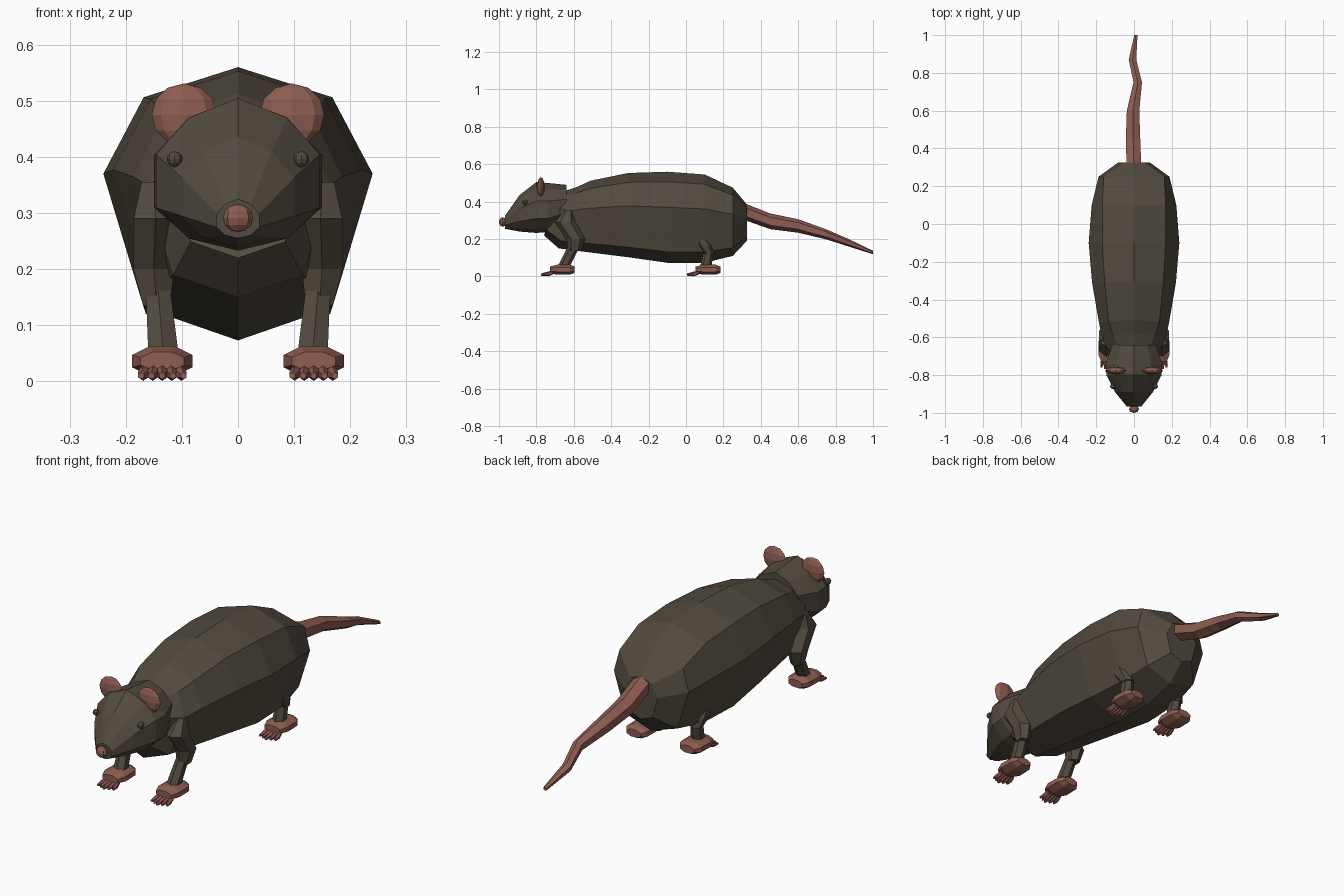
import bpy, bmesh, math
from mathutils import Vector

cube = bpy.data.objects.get("Cube")
if cube:
    bpy.data.objects.remove(cube)


def material(name, rgb):
    m = bpy.data.materials.new(name)
    m.use_nodes = True
    m.diffuse_color = (*rgb, 1)
    bsdf = m.node_tree.nodes["Principled BSDF"]
    bsdf.inputs["Base Color"].default_value = (*rgb, 1)
    bsdf.inputs["Roughness"].default_value = 0.9
    return m


FUR = material("dark brown fur", (0.085, 0.070, 0.050))
SKIN = material("dusty pink skin", (0.27, 0.11, 0.083))


def finish(bm, name, mat):
    bmesh.ops.recalc_face_normals(bm, faces=bm.faces)
    mesh = bpy.data.meshes.new(name)
    bm.to_mesh(mesh)
    bm.free()
    mesh.materials.append(mat)
    ob = bpy.data.objects.new(name, mesh)
    bpy.context.collection.objects.link(ob)
    return ob


def loft(name, rings, mat):
    """Skin a list of equal-length point rings and cap both ends."""
    bm = bmesh.new()
    rows = [[bm.verts.new(p) for p in ring] for ring in rings]
    n = len(rows[0])
    for a, b in zip(rows, rows[1:]):
        for i in range(n):
            j = (i + 1) % n
            bm.faces.new((a[i], a[j], b[j], b[i]))
    bm.faces.new(rows[0])
    bm.faces.new(rows[-1])
    return finish(bm, name, mat)


def section(y, lean, half):
    """Mirror a half outline of (x, z) into a closed ring, leaning top backwards."""
    full = half + [(-x, z) for x, z in half[-2:0:-1]]
    low, high = half[-1][1], half[0][1]
    return [(x, y + lean * (2 * (z - low) / (high - low) - 1), z) for x, z in full]


def oval(center, ra, rb, n, upright):
    """Ellipse ring: across x and z when upright, otherwise across x and y."""
    ring = []
    for i in range(n):
        t = 2 * math.pi * (i + 0.5) / n
        a, b = ra * math.cos(t), rb * math.sin(t)
        ring.append(Vector(center) + Vector((a, 0, b) if upright else (a, b, 0)))
    return ring


def ball(name, center, size, mat, u=8, v=6):
    bm = bmesh.new()
    bmesh.ops.create_uvsphere(bm, u_segments=u, v_segments=v, radius=1)
    for vert in bm.verts:
        vert.co = Vector(center) + Vector(c * s for c, s in zip(vert.co, size))
    return finish(bm, name, mat)


# Body: y, lean, top, bottom, half width, shoulder-line half width
body = [
    (-0.70, 0.06, 0.46, 0.22, 0.12, 0.08),
    (-0.63, 0.05, 0.48, 0.15, 0.165, 0.11),
    (-0.53, 0.02, 0.512, 0.133, 0.185, 0.135),
    (-0.31, 0, 0.553, 0.103, 0.222, 0.155),
    (-0.10, 0, 0.56, 0.073, 0.24, 0.168),
    (0.10, 0, 0.545, 0.073, 0.224, 0.168),
    (0.25, 0, 0.475, 0.11, 0.188, 0.16),
    (0.325, 0, 0.385, 0.19, 0.085, 0.055),
]
rings = []
for y, lean, top, low, w, uw in body:
    h = top - low
    rings.append(section(y, lean, [(0, top), (uw, low + h * 0.89), (w, low + h * 0.61),
                                   (w * 0.7, low + h * 0.12), (0, low)]))
loft("body", rings, FUR)

# Head: y, top, bottom, half width
head = [
    (-0.64, 0.49, 0.28, 0.115),
    (-0.74, 0.50, 0.237, 0.15),
    (-0.80, 0.505, 0.233, 0.146),
    (-0.89, 0.435, 0.24, 0.1),
    (-0.967, 0.325, 0.255, 0.038),
]
rings = []
for y, top, low, w in head:
    h = top - low
    rings.append(section(y, 0, [(0, top), (w * 0.6, low + h * 0.87), (w, low + h * 0.63),
                                (w, low + h * 0.28), (w * 0.6, low + h * 0.08), (0, low)]))
loft("head", rings, FUR)
ball("nose", (0, -0.98, 0.291), (0.027, 0.02, 0.025), SKIN)

# Tail: x, y, z, half width, half height
tail = [
    (0, 0.29, 0.355, 0.045, 0.045), (-0.005, 0.45, 0.295, 0.044, 0.042),
    (-0.005, 0.60, 0.27, 0.038, 0.036), (0.02, 0.75, 0.225, 0.026, 0.027),
    (-0.008, 0.87, 0.18, 0.023, 0.02), (0.01, 1.0, 0.128, 0.01, 0.009),
]
loft("tail", [oval((x, y, z), a, b, 6, True) for x, y, z, a, b in tail], SKIN)


# Limbs: x, y, z, half width, half depth of level rings from top to bottom
def limb(name, side, rows):
    loft(name, [oval((side * x, y, z), a, b, 6, False) for x, y, z, a, b in rows], FUR)


def paw(name, x, y):
    rows = [(0.065, 0.038, 0.018), (0.04, 0.056, 0.029),
            (-0.03, 0.058, 0.029), (-0.068, 0.042, 0.018)]
    loft(name, [oval((x, y + d, 0.036), a, b, 8, True) for d, a, b in rows], SKIN)
    for i in range(5):
        k = i - 2
        root = (x + k * 0.015, y - 0.05, 0.022)
        tip = (x + k * 0.019, y - 0.115 + abs(k) * 0.008, 0.01)
        mid = (Vector(root) + Vector(tip)) / 2 - Vector((0, 0, 0.003))
        loft(f"{name}_toe_{i + 1}", [oval(root, 0.009, 0.01, 6, True),
                                     oval(mid, 0.01, 0.012, 6, True),
                                     oval(tip, 0.006, 0.006, 6, True)], SKIN)


for s, label in ((1, "left"), (-1, "right")):
    ball(f"{label}_eye", (s * 0.113, -0.86, 0.396), (0.014, 0.014, 0.014), FUR)
    ear = ball(f"{label}_ear", (s * 0.096, -0.776, 0.475), (0.058, 0.02, 0.056), SKIN)
    limb(f"{label}_upper_arm", s, [
        (0.15, -0.625, 0.355, 0.025, 0.02), (0.147, -0.645, 0.29, 0.045, 0.058),
        (0.15, -0.59, 0.2, 0.042, 0.05), (0.145, -0.595, 0.135, 0.028, 0.035)])
    limb(f"{label}_forearm", s, [
        (0.143, -0.595, 0.17, 0.025, 0.032), (0.133, -0.655, 0.05, 0.031, 0.032)])
    paw(f"{label}_front_paw", s * 0.135, -0.66)
    limb(f"{label}_thigh", s, [
        (0.15, 0.08, 0.21, 0.03, 0.03), (0.145, 0.1, 0.165, 0.038, 0.045),
        (0.14, 0.125, 0.12, 0.028, 0.03)])
    limb(f"{label}_shin", s, [
        (0.14, 0.125, 0.15, 0.025, 0.028), (0.133, 0.105, 0.05, 0.03, 0.03)])
    paw(f"{label}_hind_paw", s * 0.135, 0.12)
